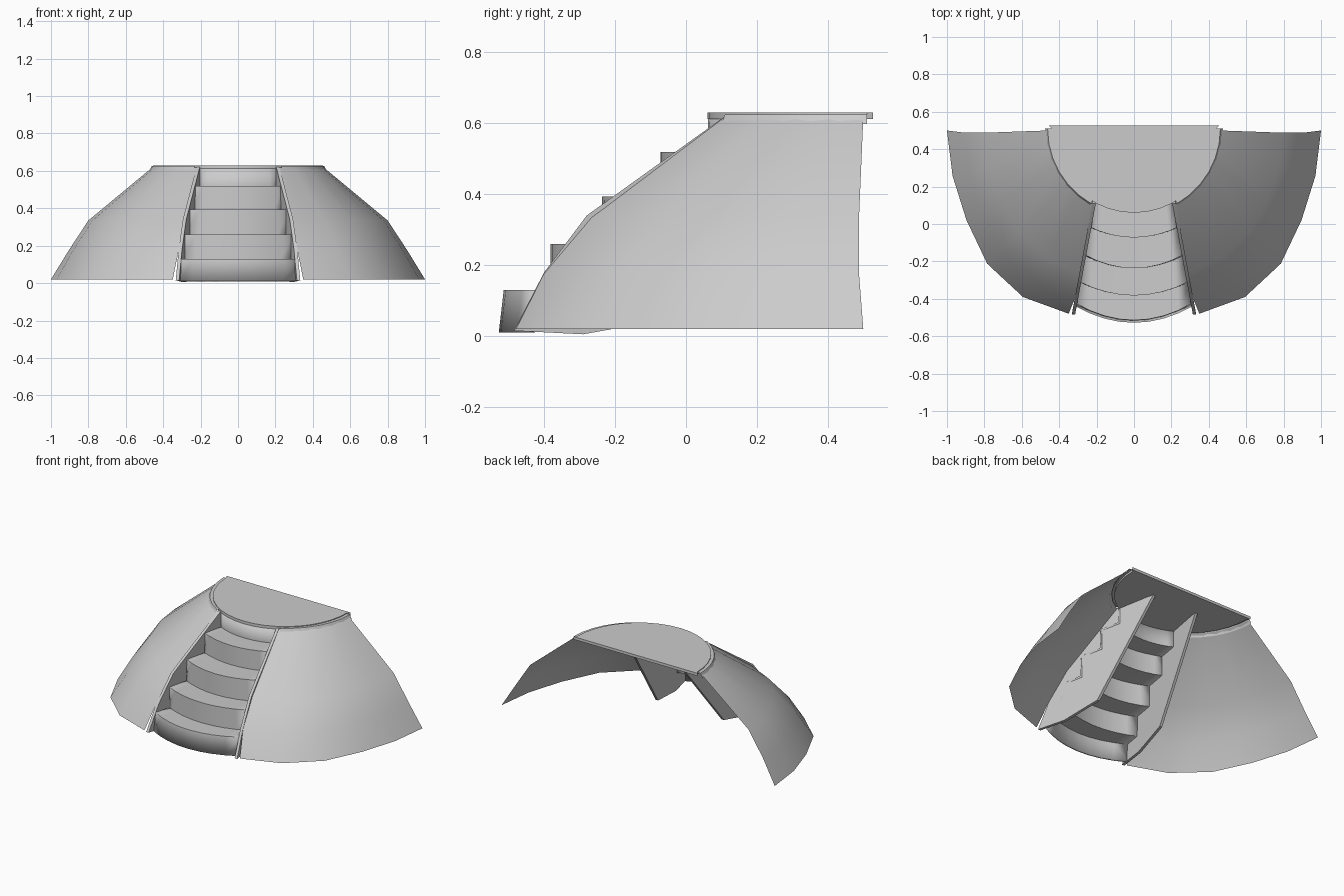
import bpy, bmesh, math
from mathutils import Vector, Matrix
from mathutils.bvhtree import BVHTree

if "Cube" in bpy.data.objects:
    bpy.data.objects.remove(bpy.data.objects["Cube"])

CY = 0.5  # y of the dome axis


def finish(name, bm, smooth=30, thick=0.0, offset=-1):
    bmesh.ops.recalc_face_normals(bm, faces=bm.faces)
    me = bpy.data.meshes.new(name)
    bm.to_mesh(me)
    bm.free()
    ob = bpy.data.objects.new(name, me)
    bpy.context.collection.objects.link(ob)
    if thick:
        m = ob.modifiers.new("thickness", 'SOLIDIFY')
        m.thickness, m.offset = thick, offset
    bpy.ops.object.select_all(action='DESELECT')
    ob.select_set(True)
    bpy.context.view_layer.objects.active = ob
    bpy.ops.object.shade_smooth_by_angle(angle=math.radians(smooth))
    return ob


def grid(rows):
    bm = bmesh.new()
    vs = [[bm.verts.new(p) for p in r] for r in rows]
    for a, b in zip(vs, vs[1:]):
        for i in range(len(a) - 1):
            bm.faces.new((a[i], a[i + 1], b[i + 1], b[i]))
    return bm


def prism(points, axis):
    """Extrude a closed outline along a vector."""
    bm = bmesh.new()
    f = bm.faces.new([bm.verts.new(p) for p in points])
    ext = bmesh.ops.extrude_face_region(bm, geom=[f])
    bmesh.ops.translate(bm, vec=axis, verts=[v for v in ext['geom'] if isinstance(v, bmesh.types.BMVert)])
    return bm


# dome wings: height, start angle from the front, radius at stair side, radius at back
PROFILE = [(0.02, 19.6, 1.04, 1.0), (0.175, 19.4, 0.955, 0.905),
           (0.335, 20.3, 0.82, 0.80), (0.617, 29.4, 0.45, 0.46)]
BULGE = [0, 0.038, 0.036, 0.0, -0.008, 0]


def wing_rows(side):
    rows = []
    for k, (z, a0, rf, rb) in enumerate(PROFILE):
        row = []
        for i in range(6):
            t = i / 5
            a = math.radians(a0 + (90 - a0) * t)
            r = rf + (rb - rf) * t + BULGE[i] * (1, 0.7, 0.3, 0)[k]
            y = CY - r * math.cos(a) - (0.012 if i == 5 and k in (1, 2) else 0)
            row.append((side * r * math.sin(a), y, z))
        rows.append(row)
    return rows


# decorative outlines in the plane of the wing
def circle():
    return [(0.097 * math.cos(a * math.tau / 28), 0.097 * math.sin(a * math.tau / 28)) for a in range(28)]


def square(turn):
    return [(0.12 * math.cos(math.radians(turn + 90 * k)), 0.12 * math.sin(math.radians(turn + 90 * k))) for k in range(4)]


def star(turn):
    pts = []
    for k in range(5):
        for da, r in ((-7, 0.103), (0, 0.112), (7, 0.103), (36, 0.06)):
            a = math.radians(turn + 72 * k + da)
            pts.append((r * math.cos(a), r * math.sin(a)))
    return pts


def crescent(turn):
    c, r = 0.055, 0.055
    pts = [(0.095 * math.cos(math.radians(a)), 0.095 * math.sin(math.radians(a))) for a in range(32, 329, 12)]
    pts += [(c + r * math.cos(math.radians(a)), r * math.sin(math.radians(a))) for a in range(290, 69, -20)]
    m = Matrix.Rotation(math.radians(turn), 2)
    return [tuple(m @ Vector(p)) for p in pts]


HOLDS = {1: [("round_hold", circle(), (0.55, 0.31, 0.53)), ("star_hold", star(80), (0.64, 0.11, 0.37)),
             ("crescent_hold", crescent(155), (0.47, -0.20, 0.325)), ("diamond_hold", square(90), (0.87, 0.28, 0.19))],
         -1: [("round_hold", circle(), (-0.83, 0.19, 0.225)), ("diamond_hold", square(35), (-0.57, 0.315, 0.52)),
              ("crescent_hold", crescent(-12), (-0.52, -0.01, 0.42)), ("star_hold", star(82), (-0.58, -0.24, 0.20))]}

for side, label in ((1, "right"), (-1, "left")):
    bm = grid(wing_rows(side))
    tree = BVHTree.FromBMesh(bm)
    finish(label + "_wing", bm, 50)
    # raised holds sitting on the wing surface
    for name, outline, pos in HOLDS[side]:
        loc, n, _, _ = tree.find_nearest(Vector(pos))
        if n.z < 0:
            n = -n
        radial = Vector((pos[0], pos[1] - CY, 0)).normalized()
        n = (radial * math.hypot(n.x, n.y) + Vector((0, 0, n.z))).normalized()
        u = Vector((0, 0, 1)).cross(n).normalized()
        v = n.cross(u)
        base = loc - n * 0.012
        finish(f"{label}_{name}", prism([base + u * a + v * b for a, b in outline], n * 0.042))
    # stair side wall: outline in y, z with x tapering towards the back
    wall = [(-0.485, 0.015), (-0.40, 0.18), (-0.28, 0.34), (0.11, 0.62), (0.38, 0.61), (-0.04, 0.05), (-0.29, 0.005)]
    pts = [(side * (0.332 - 0.186 * (y + 0.48)), y, z) for y, z in wall]
    finish(label + "_stair_wall", prism(pts, Vector((-side * 0.018, 0, 0))))

# curved stairs: a zigzag sheet of risers and treads
STEPS = [(-0.522, 0.01, 0.315, 0.09), (-0.51, 0.125, 0.31, 0.09), (-0.378, 0.122, 0.30, 0.075),
         (-0.378, 0.255, 0.295, 0.075), (-0.232, 0.252, 0.28, 0.075), (-0.232, 0.39, 0.27, 0.075),
         (-0.068, 0.387, 0.25, 0.06), (-0.068, 0.515, 0.245, 0.06), (0.068, 0.512, 0.225, 0.06),
         (0.068, 0.615, 0.22, 0.06)]
rows = [[(w * i / 4, y + sag * (i / 4) ** 2, z) for i in range(-4, 5)] for y, z, w, sag in STEPS]
finish("stairs", grid(rows), 30, 0.012, 0)


# top platform with a slim rim below it
def half_disc(rx, ry, z):
    return [(rx * math.cos(math.pi * k / 20), 0.51 - ry * math.sin(math.pi * k / 20), z) for k in range(21)]


bm = prism(half_disc(0.44, 0.45, 0.612) + [(-0.455, 0.527, 0.612), (0.455, 0.527, 0.612)], Vector((0, 0, 0.018)))
finish("platform", bm)
for side, label in ((1, "right"), (-1, "left")):
    rim = []
    for r, z in ((0.475, 0.598), (0.462, 0.625), (0.43, 0.625)):
        rim.append([(side * r * math.sin(math.radians(a)), 0.51 - r * math.cos(math.radians(a)), z) for a in range(30, 91, 10)])
    finish(label + "_platform_rim", grid(rim))
